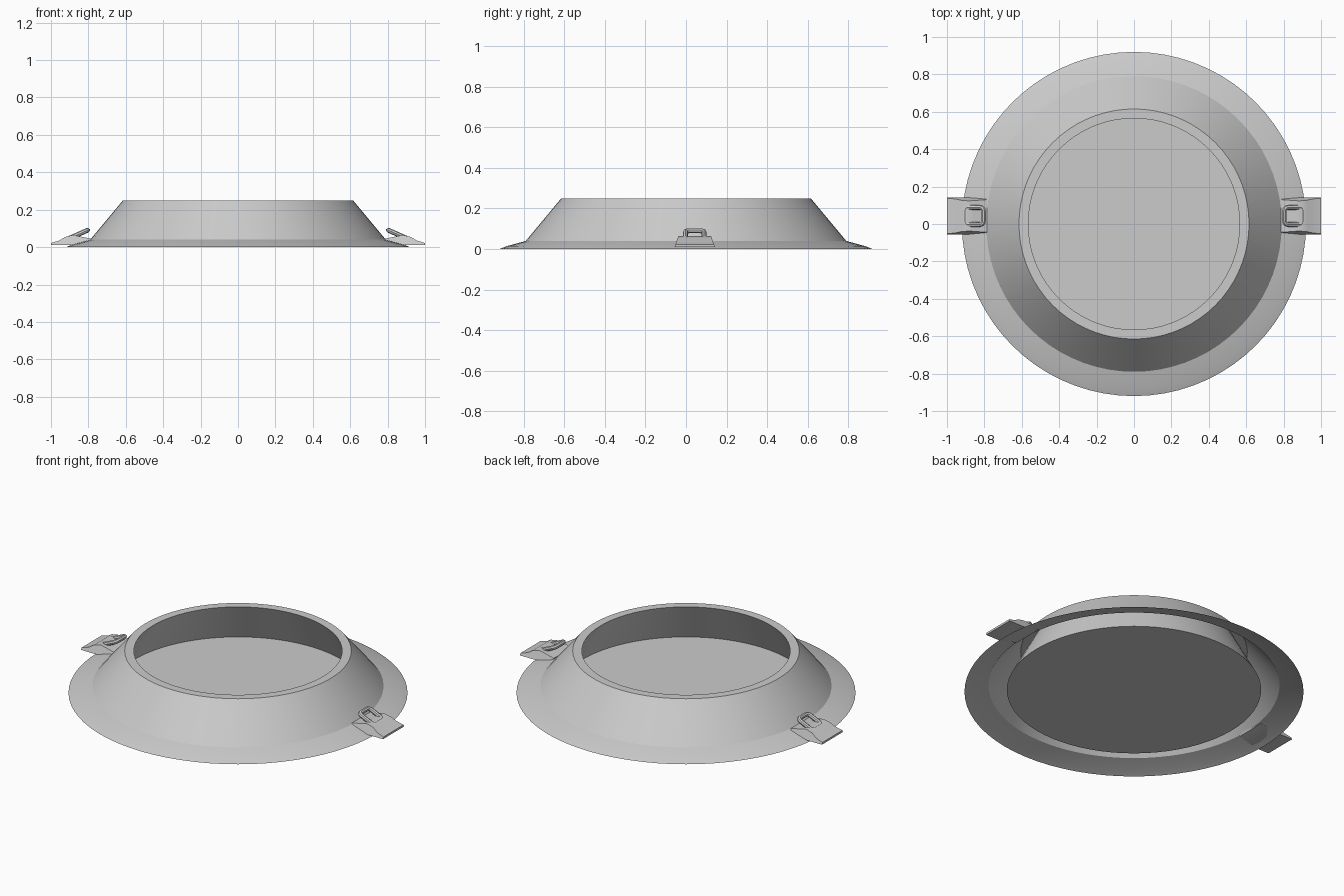
import bpy, bmesh, math
from mathutils import Vector

cube = bpy.data.objects.get("Cube")
if cube:
    bpy.data.objects.remove(cube, do_unlink=True)

SEGMENTS = 72
CLIP_Y = 0.043  # both clips sit slightly off the centre line

grey = bpy.data.materials.new("satin_grey")
grey.use_nodes = True
grey.diffuse_color = (0.6, 0.6, 0.6, 1)
grey.node_tree.nodes["Principled BSDF"].inputs["Base Color"].default_value = (0.6, 0.6, 0.6, 1)


def finish(bm, name, recalc=True):
    """Turn a bmesh into a smooth-shaded object with crisp edges."""
    if recalc:
        bmesh.ops.recalc_face_normals(bm, faces=bm.faces)
    mesh = bpy.data.meshes.new(name)
    bm.to_mesh(mesh)
    bm.free()
    mesh.materials.append(grey)
    obj = bpy.data.objects.new(name, mesh)
    bpy.context.collection.objects.link(obj)
    bpy.ops.object.select_all(action='DESELECT')
    obj.select_set(True)
    bpy.context.view_layer.objects.active = obj
    bpy.ops.object.shade_smooth_by_angle(angle=math.radians(25))
    return obj


def lathe(profile, name):
    """Revolve an (r, z) profile around the vertical axis."""
    bm = bmesh.new()
    verts = [bm.verts.new((r, 0, z)) for r, z in profile]
    edges = [bm.edges.new(pair) for pair in zip(verts, verts[1:])]
    bmesh.ops.spin(bm, geom=verts + edges, cent=(0, 0, 0), axis=(0, 0, 1),
                   angle=math.tau, steps=SEGMENTS, use_duplicate=False)
    bmesh.ops.remove_doubles(bm, verts=bm.verts, dist=1e-4)
    return finish(bm, name)


# Housing: flange, outer cone, top rim and undercut inner wall
lathe([(0.92, 0), (0.885, 0.014), (0.79, 0.04), (0.615, 0.25),
       (0.565, 0.25), (0.69, 0.012)], "housing_ring")

# Flat panel closing the bottom of the well
bm = bmesh.new()
bmesh.ops.create_circle(bm, cap_ends=True, segments=SEGMENTS, radius=0.69)
bmesh.ops.translate(bm, verts=bm.verts, vec=(0, 0, 0.012))
finish(bm, "floor_panel", recalc=False)


def clip_body(side, name):
    """Wedge-shaped clip, narrower towards its top."""
    profile = [(1.0, 0.01), (1.0, 0.022), (0.955, 0.035), (0.925, 0.054),
               (0.885, 0.064), (0.86, 0.06), (0.785, 0.045), (0.79, 0.035),
               (0.9, 0.01)]
    bm = bmesh.new()
    rows = []
    for sy in (-1, 1):
        rows.append([bm.verts.new((side * x, CLIP_Y + sy * (0.103 - 0.35 * z), z))
                     for x, z in profile])
        bm.faces.new(rows[-1])
    n = len(profile)
    for i in range(n):
        j = (i + 1) % n
        bm.faces.new((rows[0][i], rows[0][j], rows[1][j], rows[1][i]))
    return finish(bm, name)


def clip_loop(side, name):
    """Tilted rounded-rectangle wire loop standing on the clip."""
    half_u, half_v, corner, tube, sides = 0.052, 0.046, 0.02, 0.013, 8
    tilt = math.radians(24)
    along = Vector((-side * math.cos(tilt), 0, math.sin(tilt)))
    across = Vector((0, 1, 0))
    normal = along.cross(across)
    centre = Vector((side * 0.852, CLIP_Y, 0.069))
    bm = bmesh.new()
    rings = []
    for k in range(4):
        su, sv = (1, -1, -1, 1)[k], (1, 1, -1, -1)[k]
        for step in range(5):
            a = math.pi / 2 * (k + step / 4)
            out = along * math.cos(a) + across * math.sin(a)
            mid = (centre + along * su * (half_u - corner)
                   + across * sv * (half_v - corner) + out * corner)
            rings.append([bm.verts.new(mid + tube * (out * math.cos(t) + normal * math.sin(t)))
                          for t in (math.tau * s / sides for s in range(sides))])
    for i, ring in enumerate(rings):
        after = rings[(i + 1) % len(rings)]
        for s in range(sides):
            t = (s + 1) % sides
            bm.faces.new((ring[s], ring[t], after[t], after[s]))
    return finish(bm, name)


# Spring clips on both sides
for side, label in ((1, "left"), (-1, "right")):
    clip_body(side, label + "_clip_body")
    clip_loop(side, label + "_clip_loop")
